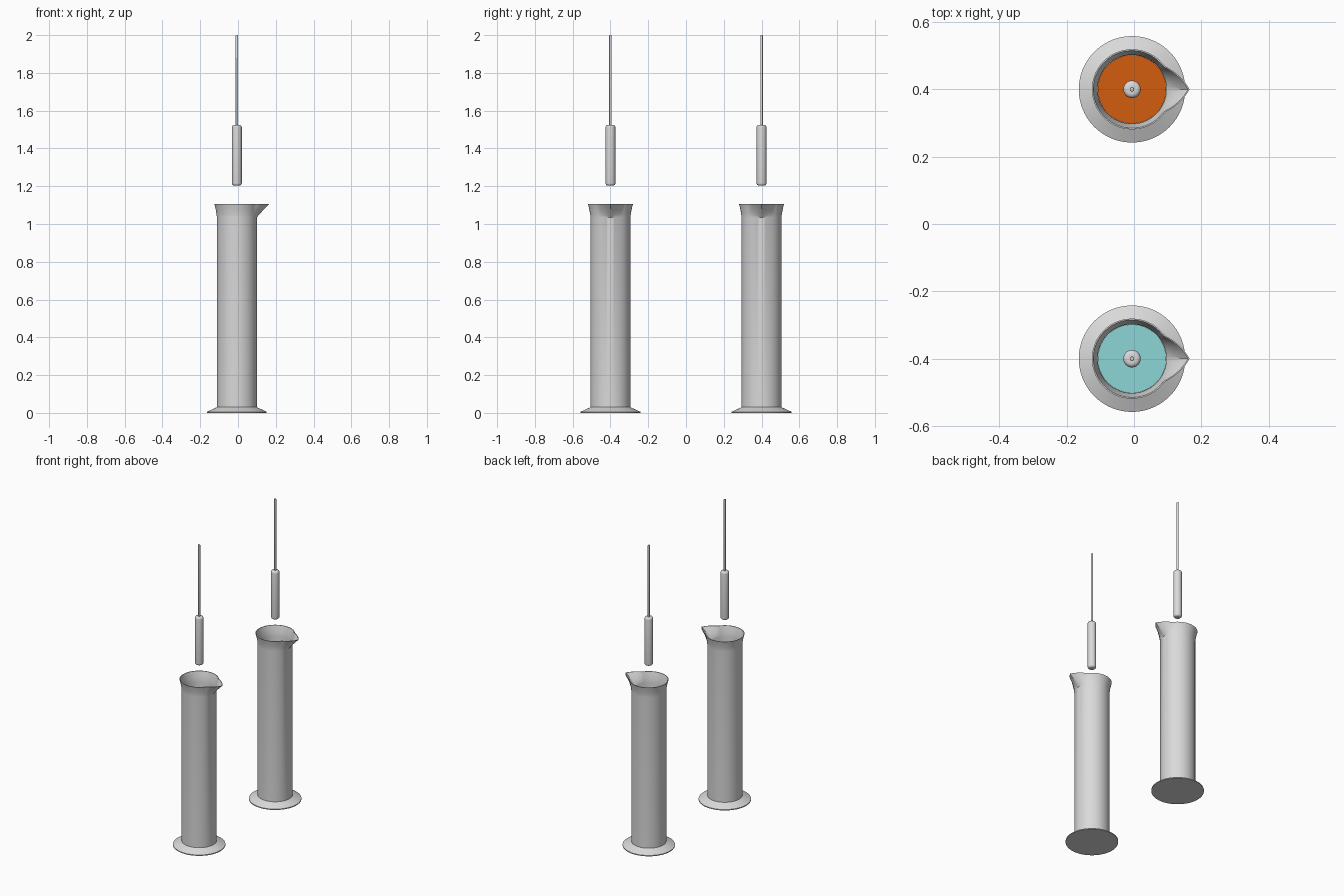
import bpy, bmesh, math

if "Cube" in bpy.data.objects:
    bpy.data.objects.remove(bpy.data.objects["Cube"])

CX = -0.006          # axis of each cylinder
SEGMENTS = 96
RIM_Z = 1.105
SPOUT_Z = 1.035
SPOUT_ANGLE = math.radians(36)


def material(name, colour):
    m = bpy.data.materials.new(name)
    m.diffuse_color = (*colour, 1)
    m.use_nodes = True
    m.node_tree.nodes["Principled BSDF"].inputs["Base Color"].default_value = m.diffuse_color
    return m


grey = material("pale grey", (0.7, 0.7, 0.7))
orange = material("orange liquid", (0.65, 0.11, 0.005))
teal = material("teal liquid", (0.27, 0.67, 0.68))


def spout(angle, z):
    """Extra radius that pulls the rim out into a pouring lip on +x."""
    a = abs((angle + math.pi) % (2 * math.pi) - math.pi)
    if z <= SPOUT_Z or a >= SPOUT_ANGLE:
        return 0
    rise = (z - SPOUT_Z) / (RIM_Z - SPOUT_Z)
    return 0.052 * rise * (1 - a / SPOUT_ANGLE) ** 1.15


def revolve(name, profile, y, mat, segments=SEGMENTS, lip=False):
    """Spin a (radius, z) profile; radius 0 at an end becomes a pole."""
    bm = bmesh.new()
    rings = []
    for r, z in profile:
        if r == 0:
            rings.append([bm.verts.new((0, 0, z))])
            continue
        ring = []
        for i in range(segments):
            a = 2 * math.pi * i / segments
            rr = r + (spout(a, z) if lip else 0)
            ring.append(bm.verts.new((rr * math.cos(a), rr * math.sin(a), z)))
        rings.append(ring)
    for low, high in zip(rings, rings[1:]):
        for i in range(segments):
            j = (i + 1) % segments
            if len(low) == 1:
                bm.faces.new((low[0], high[j], high[i]))
            elif len(high) == 1:
                bm.faces.new((low[i], low[j], high[0]))
            else:
                bm.faces.new((low[i], low[j], high[j], high[i]))
    bmesh.ops.recalc_face_normals(bm, faces=bm.faces)
    mesh = bpy.data.meshes.new(name)
    bm.to_mesh(mesh)
    bm.free()
    mesh.materials.append(mat)
    obj = bpy.data.objects.new(name, mesh)
    obj.location = (CX, y, 0)
    bpy.context.collection.objects.link(obj)
    bpy.ops.object.select_all(action='DESELECT')
    obj.select_set(True)
    bpy.context.view_layer.objects.active = obj
    bpy.ops.object.shade_smooth_by_angle(angle=math.radians(30))
    return obj


# Flared top: radius grows gently towards the rim
flare = [(0.013 * (k / 6) ** 1.5, SPOUT_Z + (RIM_Z - SPOUT_Z) * k / 6)
         for k in range(7)]
foot = [(0, 0), (0.158, 0), (0.158, 0.006), (0.106, 0.03)]
outer = [(0.106 + d, z) for d, z in flare]
inner = [(0.102 + d, z) for d, z in reversed(flare)]
jar_profile = foot + outer + inner + [(0.102, 0.03), (0, 0.03)]

# Float: rounded weight below, thin stem above
B = 0.026
bevel = 0.013
arc = [math.radians(90 * k / 5) for k in range(6)]
bottom = [(B - bevel + bevel * math.sin(a), 1.203 + bevel * (1 - math.cos(a))) for a in arc]
top = [(B - bevel + bevel * math.cos(a), 1.525 - bevel * (1 - math.sin(a))) for a in arc]
float_profile = ([(0, 1.203)] + bottom + top +
                 [(0.0065, 1.525), (0.0065, 1.998), (0.0055, 2.0), (0, 2.0)])

for side, y, liquid in (("front", -0.4, teal), ("back", 0.4, orange)):
    revolve(side + "_measuring_cylinder", jar_profile, y, grey, lip=True)
    revolve(side + "_liquid", [(0, 0.031), (0.1015, 0.031), (0.1015, 0.85), (0, 0.85)],
            y, liquid)
    revolve(side + "_hydrometer", float_profile, y, grey, segments=32)
